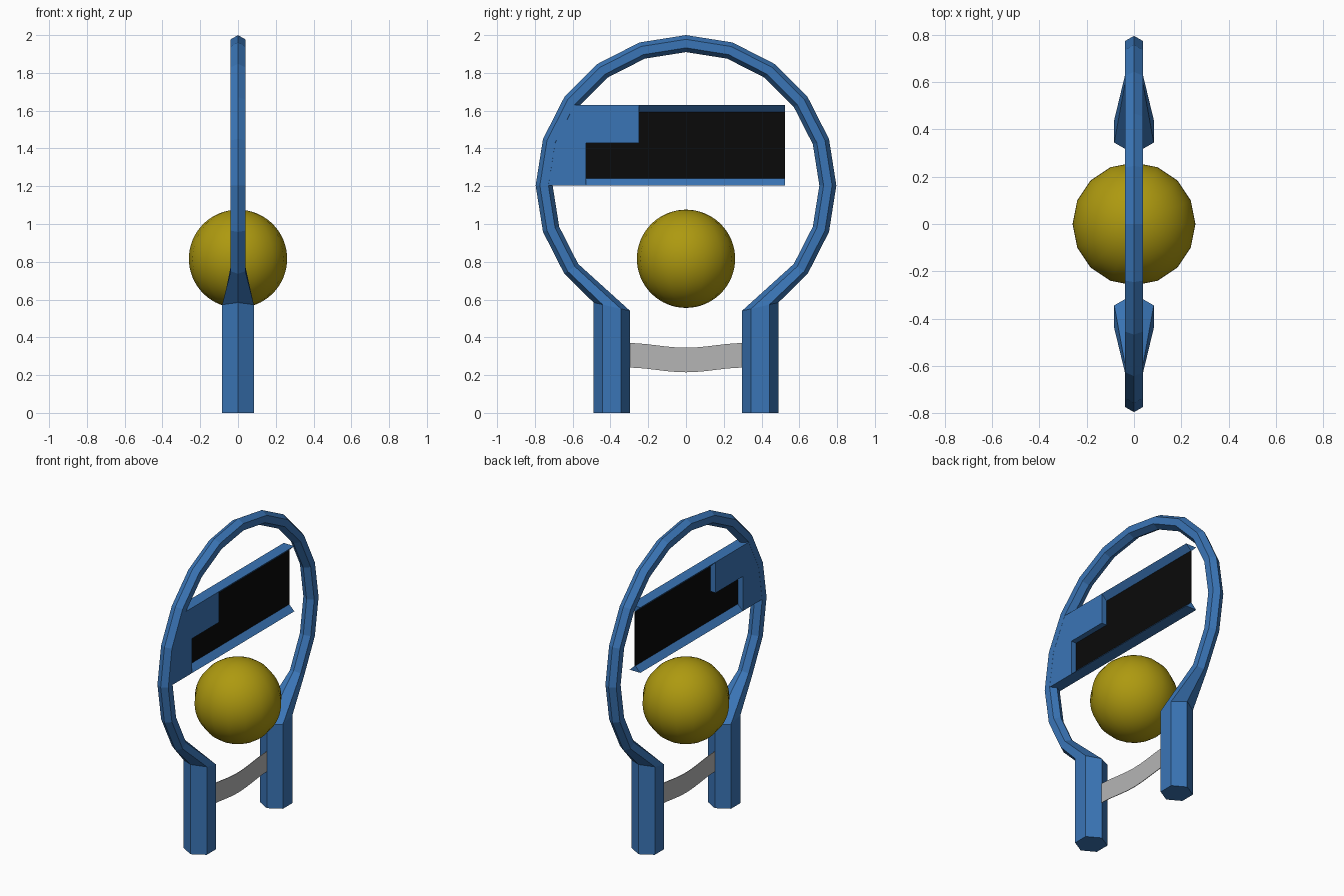
import bpy, bmesh
from math import sin, cos, pi, radians

cube = bpy.data.objects.get("Cube")
if cube:
    bpy.data.objects.remove(cube, do_unlink=True)


def material(name, r, g, b):
    m = bpy.data.materials.new(name)
    m.use_nodes = True
    m.diffuse_color = (r, g, b, 1)
    node = next(n for n in m.node_tree.nodes if n.type == 'BSDF_PRINCIPLED')
    node.inputs["Base Color"].default_value = (r, g, b, 1)
    return m


blue = material("blue", 0.042, 0.178, 0.47)
yellow = material("yellow", 0.42, 0.32, 0.005)
grey = material("grey", 0.46, 0.46, 0.46)
black = material("black", 0.003, 0.003, 0.003)


def finish(name, bm, mat):
    bmesh.ops.recalc_face_normals(bm, faces=bm.faces[:])
    mesh = bpy.data.meshes.new(name)
    bm.to_mesh(mesh)
    bm.free()
    mesh.materials.append(mat)
    obj = bpy.data.objects.new(name, mesh)
    bpy.context.collection.objects.link(obj)
    return obj


def plate(name, outline, half, mat):
    """Extrude a (y, z) outline symmetrically across x."""
    bm = bmesh.new()
    face = bm.faces.new([bm.verts.new((-half, y, z)) for y, z in outline])
    new = bmesh.ops.extrude_face_region(bm, geom=[face])["geom"]
    moved = [v for v in new if isinstance(v, bmesh.types.BMVert)]
    bmesh.ops.translate(bm, verts=moved, vec=(2 * half, 0, 0))
    return finish(name, bm, mat)


def loft(name, sections, mat):
    """Skin a row of equal closed sections and cap both ends."""
    bm = bmesh.new()
    rows = [[bm.verts.new(p) for p in s] for s in sections]
    n = len(rows[0])
    for a, b in zip(rows, rows[1:]):
        for i in range(n):
            j = (i + 1) % n
            bm.faces.new((a[i], a[j], b[j], b[i]))
    bm.faces.new(rows[0])
    bm.faces.new(rows[-1])
    return finish(name, bm, mat)


# Hoop and legs: one hexagonal tube
CENTRE_Z, HOOP_R, TUBE_R = 1.204, 0.751, 0.045
LEG_Y, LEG_R = 0.3925, 0.0965
HEX = [k * pi / 3 for k in range(6)]


def hoop_section(degrees):
    a = radians(degrees)
    return [(TUBE_R * sin(h), (HOOP_R + TUBE_R * cos(h)) * sin(a),
             CENTRE_Z + (HOOP_R + TUBE_R * cos(h)) * cos(a)) for h in HEX]


def leg_section(side, z, tilt):
    return [(LEG_R * sin(h), side * (LEG_Y + LEG_R * cos(h)), z + tilt * cos(h))
            for h in HEX]


# Reversed angles on the negative side keep each section's outer point first
sections = [leg_section(-1, 0, 0), leg_section(-1, 0.562, 0.022)]
sections += [hoop_section(d) for d in range(-126, 127, 18)]
sections += [leg_section(1, 0.562, 0.022), leg_section(1, 0, 0)]
loft("hoop_and_legs", sections, blue)

# Stepped block joining the hoop to the panel
LOW, HIGH, END = 1.205, 1.63, 0.525
LIP, HALF = 0.038, 0.0385
STEP_LOW, STEP_HIGH, STEP_Z = -0.53, -0.25, 1.43
plate("stepped_block", [(-0.75, LOW), (STEP_LOW, LOW), (STEP_LOW, STEP_Z),
                        (STEP_HIGH, STEP_Z), (STEP_HIGH, HIGH), (-0.62, HIGH),
                        (-0.714, 1.436)], HALF, blue)

# Thin dark panel
plate("dark_panel", [(STEP_LOW, LOW + LIP - 0.002), (END, LOW + LIP - 0.002),
                     (END, HIGH - LIP + 0.002), (STEP_HIGH, HIGH - LIP + 0.002),
                     (STEP_HIGH, STEP_Z), (STEP_LOW, STEP_Z)], 0.002, black)

# Triangular rails above and below the panel
for name, start, edge, tip in (("lower_rail", STEP_LOW, LOW, LOW + LIP),
                               ("upper_rail", STEP_HIGH, HIGH, HIGH - LIP)):
    loft(name, [[(-HALF, y, edge), (HALF, y, edge), (0, y, tip)]
                for y in (start, END)], blue)

# Sagging strap between the legs
SPAN, STEPS = 0.31, 12
ys = [SPAN * (2 * i / STEPS - 1) for i in range(STEPS + 1)]
top = [(y, 0.345 + 0.0125 * (1 - cos(pi * y / SPAN))) for y in ys]
plate("strap", top + [(y, z - 0.13) for y, z in reversed(top)], 0.002, grey)

# Ball
bm = bmesh.new()
bmesh.ops.create_uvsphere(bm, u_segments=16, v_segments=32, radius=0.26)
bmesh.ops.translate(bm, verts=bm.verts[:], vec=(0, 0, 0.816))
for f in bm.faces:
    f.smooth = True
finish("ball", bm, yellow)
